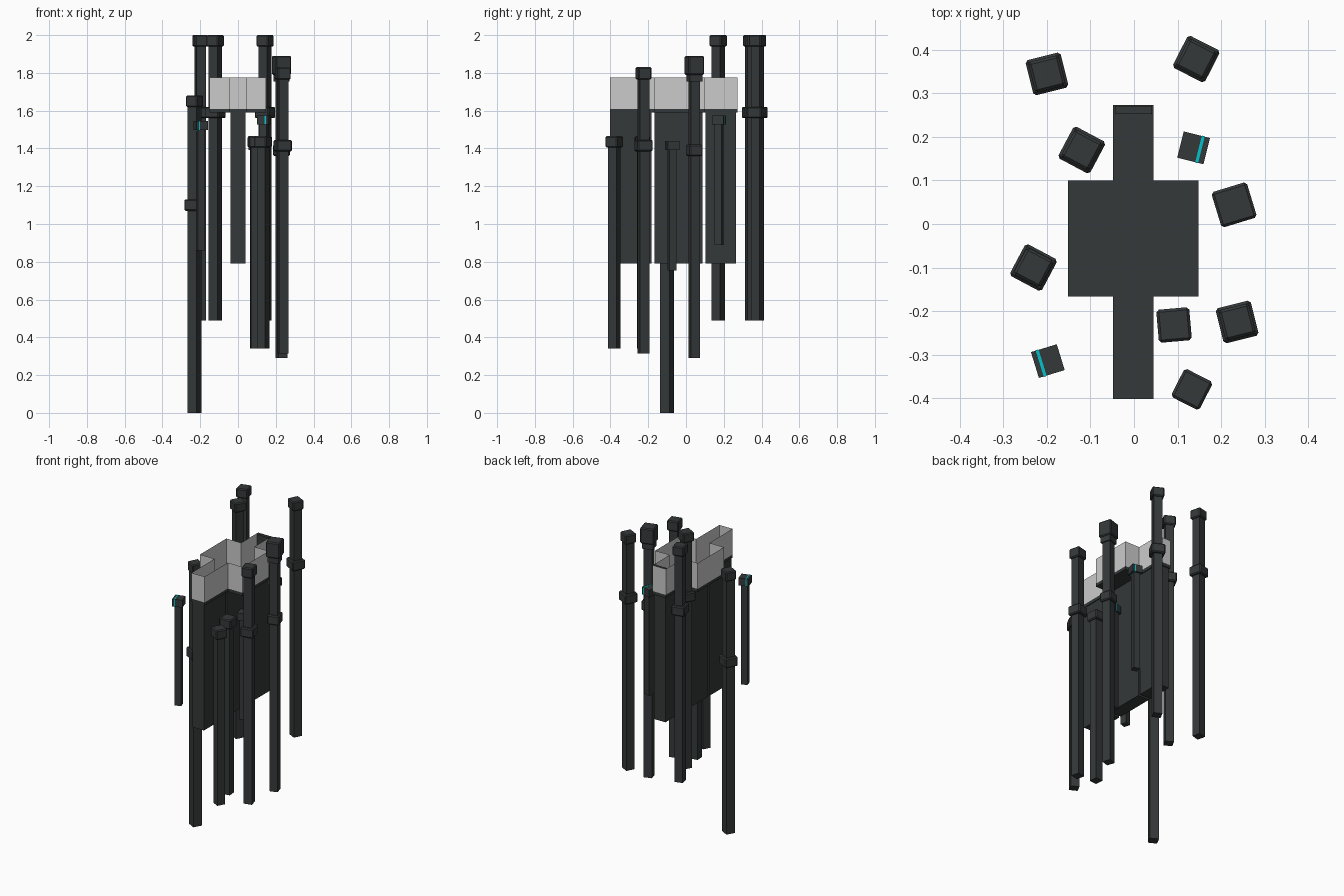
import bpy, bmesh
from math import radians
from mathutils import Matrix

if "Cube" in bpy.data.objects:
    bpy.data.objects.remove(bpy.data.objects["Cube"])


def material(name, col):
    m = bpy.data.materials.new(name)
    m.diffuse_color = (*col, 1)
    m.use_nodes = True
    m.node_tree.nodes["Principled BSDF"].inputs["Base Color"].default_value = m.diffuse_color
    return m


DARK = material("dark_metal", (0.035, 0.04, 0.041))
CYAN = material("cyan_glow", (0.0, 0.55, 0.62))


def finish(bm, name, mat=None):
    me = bpy.data.meshes.new(name)
    bm.to_mesh(me)
    bm.free()
    ob = bpy.data.objects.new(name, me)
    bpy.context.collection.objects.link(ob)
    if mat:
        me.materials.append(mat)
    return ob


def box(name, x, y, z, mat=DARK, bevel=0):
    """Axis-aligned box from (min, max) ranges."""
    bm = bmesh.new()
    size = [r[1] - r[0] for r in (x, y, z)]
    mid = [(r[1] + r[0]) / 2 for r in (x, y, z)]
    bmesh.ops.create_cube(bm, size=1, matrix=Matrix.Translation(mid) @ Matrix.Diagonal((*size, 1)))
    ob = finish(bm, name, mat)
    if bevel:
        b = ob.modifiers.new("bevel", "BEVEL")
        b.width, b.segments = bevel, 1
    return ob


def place(ob, x, y, rot):
    ob.location = (x, y, 0)
    ob.rotation_euler.z = radians(rot)


def post_part(name, x, y, rot, side, z0, z1, bevel=0):
    h = side / 2
    place(box(name, (-h, h), (-h, h), (z0, z1), DARK, bevel), x, y, rot)


# plus-shaped tray: dark floor plate and thin open rim
PLUS = [(-.048, -.402), (.045, -.402), (.045, -.167), (.148, -.167), (.148, .1), (.045, .1),
        (.045, .273), (-.048, .273), (-.048, .1), (-.152, .1), (-.152, -.167), (-.048, -.167)]


def prism(name, z0, z1, capped, mat=None):
    bm = bmesh.new()
    lo = [bm.verts.new((*p, z0)) for p in PLUS]
    hi = [bm.verts.new((*p, z1)) for p in PLUS]
    n = len(PLUS)
    for i in range(n):
        j = (i + 1) % n
        bm.faces.new((lo[i], lo[j], hi[j], hi[i]))
    if capped:
        bm.faces.new(lo[::-1])
        bm.faces.new(hi)
    return finish(bm, name, mat)


prism("tray_floor", 1.59, 1.61, True, DARK)
prism("tray_rim", 1.61, 1.775, False)
box("tray_back_lining", (-.044, .041), (.253, .271), (1.61, 1.773))

# central hanging slabs
for i, yr in enumerate([(-.402, -.182), (-.167, .087), (.102, .265)]):
    box(f"slab_{i}", (-.04, .04), yr, (.79, 1.595))

# tall posts: x, y, rotation, shaft side, base, top, cap side, cap height, collar centre
POSTS = [
    (-.2, .345, 14, .052, .49, 2.0, .072, .06, 1.59),
    (.143, .379, -27, .052, .49, 2.0, .072, .06, 1.59),
    (-.12, .17, -28, .052, .49, 2.0, .072, .06, 1.59),
    (.23, .044, 17, .05, .29, 1.89, .085, .1, 1.39),
    (-.231, -.1, -28, .055, 0, 1.68, .07, .06, 1.1),
    (.237, -.225, 14, .052, .315, 1.83, .072, .065, 1.415),
    (.092, -.232, 5, .052, .34, 1.465, .076, .06, None),
    (.133, -.38, -27, .05, .34, 1.465, .073, .06, None),
]
for i, (x, y, r, s, z0, z1, cap, ch, collar) in enumerate(POSTS):
    post_part(f"post_shaft_{i}", x, y, r, s, z0, z1 - ch / 2)
    post_part(f"post_cap_{i}", x, y, r, cap, z1 - ch, z1, .006)
    if collar:
        post_part(f"post_collar_{i}", x, y, r, .083 if cap < .08 else .074, collar - .03, collar + .03, .006)
    if cap > .08:  # stepped lower tier of the large cap
        post_part(f"post_cap_step_{i}", x, y, r, .068, z1 - ch - .035, z1 - ch + .01)

# small posts with a cyan band round the cap: x, y, rotation, top, band offset
SMALL = [(.137, .175, -14, 1.575, .015), (-.198, -.315, 17, 1.545, -.016), (.092, -.073, 14, 1.44, .015)]
for i, (x, y, r, z1, off) in enumerate(SMALL):
    post_part(f"small_shaft_{i}", x, y, r, .039, z1 - .685, z1 - .02)
    post_part(f"small_cap_{i}", x, y, r, .062, z1 - .048, z1 - .001)
    band = box(f"small_band_{i}", (off - .0035, off + .0035), (-.032, .032), (z1 - .049, z1), CYAN)
    place(band, x, y, r)
